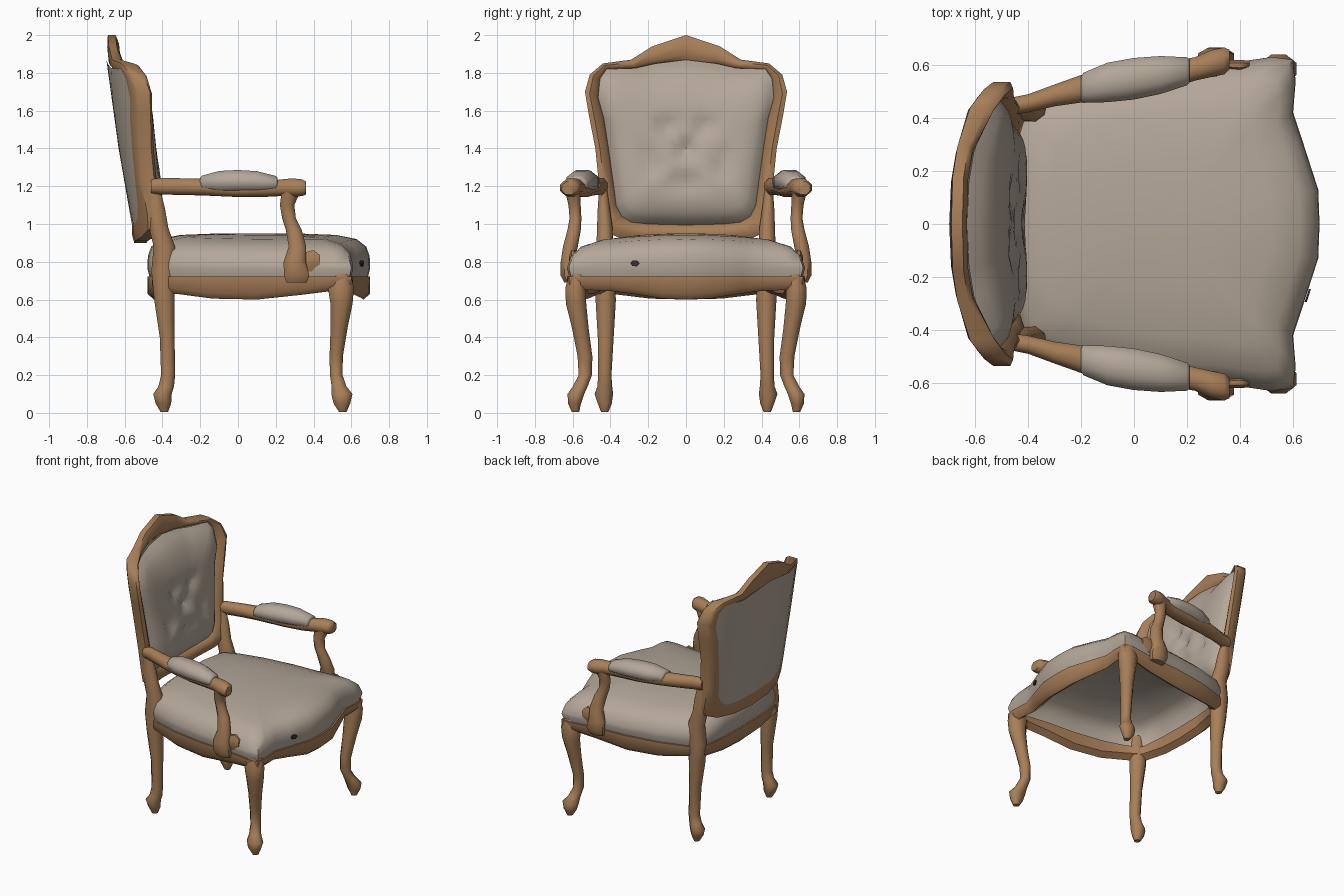
import bpy, bmesh, math
from mathutils import Vector

old = bpy.data.objects.get("Cube")
if old:
    bpy.data.objects.remove(old, do_unlink=True)


def make_material(name, colour):
    mat = bpy.data.materials.new(name)
    mat.use_nodes = True
    mat.diffuse_color = (*colour, 1)
    mat.node_tree.nodes["Principled BSDF"].inputs["Base Color"].default_value = (*colour, 1)
    return mat


WOOD = make_material("warm wood", (0.39, 0.21, 0.097))
FABRIC = make_material("taupe fabric", (0.45, 0.385, 0.315))
STAIN = make_material("dark maroon", (0.05, 0.025, 0.032))


def skin(name, rings, mat, cap=True, closed=False, angle=55):
    """Join equal closed rings of points into one surface."""
    bm = bmesh.new()
    loops = [[bm.verts.new(p) for p in ring] for ring in rings]
    pairs = list(zip(loops, loops[1:]))
    if closed:
        pairs.append((loops[-1], loops[0]))
    for a, b in pairs:
        n = len(a)
        for i in range(n):
            j = (i + 1) % n
            bm.faces.new((a[i], a[j], b[j], b[i]))
    if cap and not closed:
        for loop in (loops[0], loops[-1]):
            middle = bm.verts.new(sum((v.co for v in loop), Vector()) / len(loop))
            for i, v in enumerate(loop):
                bm.faces.new((v, loop[(i + 1) % len(loop)], middle))
    bmesh.ops.recalc_face_normals(bm, faces=bm.faces)
    mesh = bpy.data.meshes.new(name)
    bm.to_mesh(mesh)
    bm.free()
    mesh.materials.append(mat)
    obj = bpy.data.objects.new(name, mesh)
    bpy.context.collection.objects.link(obj)
    bpy.ops.object.select_all(action='DESELECT')
    obj.select_set(True)
    bpy.context.view_layer.objects.active = obj
    bpy.ops.object.shade_smooth_by_angle(angle=math.radians(angle))


def limb_pair(name, sections, mat, along, sides=8):
    """Left and right tubes; a section is x, y, z and two radii."""
    for side, sign in (("left", 1), ("right", -1)):
        rings = []
        for x, y, z, ra, rb in sections:
            ring = []
            for i in range(sides):
                t = math.tau * (i + 0.5) / sides
                a, b = ra * math.cos(t) * 1.06, rb * math.sin(t) * 1.06
                if along == "z":
                    ring.append((x + a, sign * (y + b), z))
                else:
                    ring.append((x, sign * (y + a), z + b))
            rings.append(ring)
        skin(f"{side}_{name}", rings, mat)


def mirrored(half):
    """Complete a half outline whose first and last points lie on the axis."""
    return half + [(a, -b, *rest) for a, b, *rest in half[-2:0:-1]]


# Legs, the rear pair running up into the back
limb_pair("front_leg", [
    (.555, .585, .005, .02, .02), (.55, .59, .05, .045, .035), (.55, .583, .1, .057, .045),
    (.535, .56, .14, .04, .04), (.52, .533, .2, .034, .036), (.52, .535, .3, .036, .04),
    (.535, .56, .45, .046, .045), (.548, .582, .58, .06, .055), (.545, .585, .66, .07, .055),
    (.545, .575, .735, .055, .045)], WOOD, "z")
limb_pair("back_leg", [
    (-.39, .43, .005, .02, .02), (-.395, .43, .05, .042, .038), (-.4, .435, .1, .05, .05),
    (-.38, .43, .14, .042, .04), (-.37, .43, .2, .038, .036), (-.375, .425, .4, .04, .043),
    (-.39, .425, .6, .055, .055), (-.395, .43, .75, .065, .05), (-.39, .43, .88, .058, .045),
    (-.42, .43, .98, .052, .042), (-.435, .435, 1.08, .05, .033),
    (-.445, .44, 1.2, .03, .02)], WOOD, "z")

# Seat outline: x, y and underside height of the rail
SEAT = mirrored([
    (.70, 0, .6), (.695, .13, .605), (.64, .3, .63), (.6, .42, .645), (.61, .54, .65),
    (.6, .62, .65), (.52, .63, .645), (.35, .605, .625), (.1, .59, .6), (-.15, .55, .605),
    (-.35, .49, .63), (-.455, .42, .63), (-.475, .2, .605), (-.48, 0, .6)])


def seat_ring(scale, z):
    """One level of the cushion, its crown falling toward the sides."""
    drop = .13 if z > .8 else 0
    return [(.1 + (x - .1) * scale, y * scale, z - drop * (y * scale) ** 2)
            for x, y, low in SEAT]


# The cushion is hollow underneath
skin("seat_cushion", [seat_ring(s, z) for s, z in (
    (.1, .9), (.78, .89), (.89, .82), (.9, .72), (.98, .72), (1.0, .765), (.995, .83),
    (.965, .88), (.88, .92), (.7, .942), (.4, .949), (.15, .95))], FABRIC)

rail = []
for x, y, low in SEAT:
    rail.append([(.1 + (x - .1) * s, y * s, z) for s, z in (
        (.998, low + .03), (1.0, .722), (.88, .722), (.87, low + .03), (.94, low))])
skin("seat_rail", rail, WOOD, closed=True)

# Small dark mark on the front of the seat
mark = []
for offset in (-.002, .006):
    mark.append([(.699 - (y - .13) * .325 + offset, -y, z) for y, z in (
        (.245, .79), (.255, .805), (.28, .808), (.295, .795), (.285, .778), (.26, .775))])
skin("seat_mark", mark, STAIN)

# Curved, leaning back: outlines as height and y, outer and inner edge
OUTER = mirrored([
    (.9, 0), (.91, .2), (.93, .36), (.97, .45), (1.05, .465), (1.2, .46), (1.4, .48),
    (1.58, .515), (1.7, .535), (1.79, .51), (1.85, .44), (1.87, .29), (1.94, .18), (2.0, 0)])
INNER = mirrored([
    (.995, 0), (1.0, .2), (1.01, .29), (1.04, .34), (1.1, .37), (1.22, .385), (1.4, .41),
    (1.56, .435), (1.67, .465), (1.77, .455), (1.82, .42), (1.825, .27), (1.85, .16), (1.87, 0)])


def back_x(y, z):
    return -.67 + .155 * max(1.87 - z, 0) + .93 * abs(y) ** 3


frame = []
for (zo, yo), (zi, yi) in zip(OUTER, INNER):
    depth = .032 if zo > 1.86 else .05
    section = []
    for t, d in ((0, -.6), (0, .7), (.35, 1.25), (.8, 1.2), (1.1, .5), (1.1, -.5), (.5, -.7)):
        y, z = yo + (yi - yo) * t, zo + (zi - zo) * t
        section.append((back_x(y, z) + d * depth, y, z))
    frame.append(section)
skin("back_frame", frame, WOOD, closed=True)

TUFTS = ((0, 1.22), (.1, 1.52), (-.1, 1.52), (.2, 1.32), (-.2, 1.32), (0, 1.4))


def back_panel(name, offset):
    """Fill the inner outline with rings that shrink toward its middle."""
    rings = []
    for s in [1 - k / 14 for k in range(14)] + [.005]:
        ring = []
        for z, y in INNER:
            y, z = y * s, 1.4 + (z - 1.4) * s
            ring.append((back_x(y, z) + offset(s, y, z), y, z))
        rings.append(ring)
    skin(name, rings, FABRIC, cap=False)


def padded(s, y, z):
    dent = sum(math.exp(-((y - ty) ** 2 + (z - tz) ** 2) / .003) for ty, tz in TUFTS)
    return .04 + .125 * (1 - s ** 4) ** .75 - .035 * dent


back_panel("back_cushion", padded)
back_panel("rear_back_panel", lambda s, y, z: -.027 - .008 * (1 - s))

# Arms with scrolled ends, pads and curved supports
limb_pair("arm_rail", [
    (-.46, .445, 1.2, .033, .04), (-.4, .455, 1.2, .035, .045), (-.3, .485, 1.198, .042, .045),
    (-.18, .515, 1.195, .055, .045), (0, .545, 1.18, .055, .038), (.15, .565, 1.185, .05, .042),
    (.23, .585, 1.192, .045, .045), (.29, .605, 1.193, .052, .05), (.34, .615, 1.192, .052, .045),
    (.36, .62, 1.19, .038, .035)], WOOD, "x")
limb_pair("arm_pad", [
    (-.2, .512, 1.215, .045, .03), (-.19, .514, 1.215, .058, .042), (-.1, .534, 1.222, .076, .06),
    (0, .548, 1.225, .08, .062), (.1, .562, 1.223, .073, .058), (.2, .576, 1.213, .054, .042),
    (.21, .578, 1.213, .045, .03)], FABRIC, "x")
limb_pair("arm_support", [
    (.31, .615, .69, .055, .03), (.31, .63, .73, .068, .036), (.3, .628, .8, .06, .036),
    (.315, .612, .88, .047, .04), (.295, .592, .97, .043, .036), (.27, .585, 1.03, .037, .032),
    (.26, .59, 1.1, .039, .033), (.28, .6, 1.17, .05, .04)], WOOD, "z")
# Small wood scrolls where the supports meet the seat
limb_pair("support_scroll", [
    (.35, .6, .8, .018, .05), (.4, .598, .805, .022, .058), (.435, .6, .805, .016, .03)],
    WOOD, "x")
